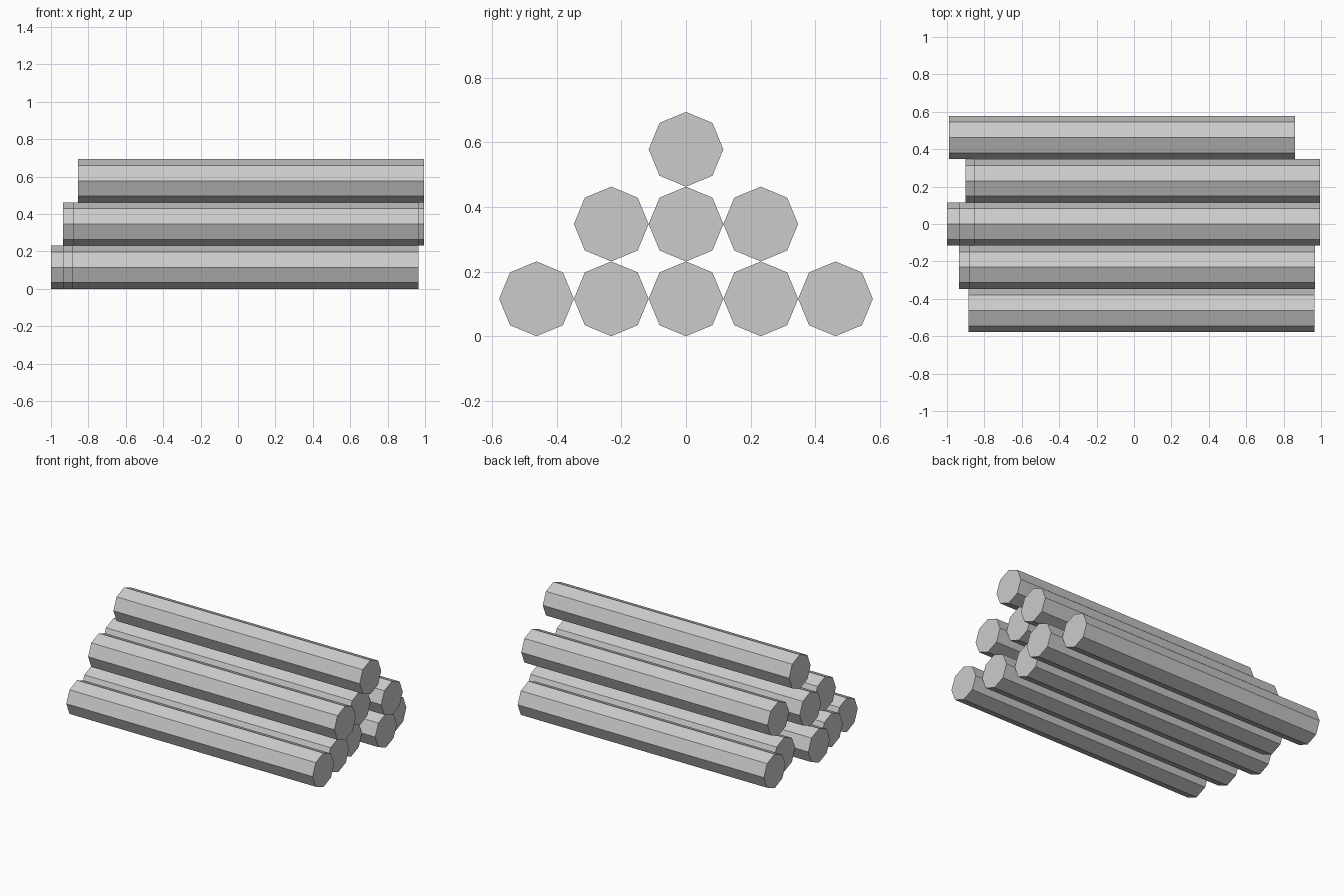
import bpy
from math import pi

cube = bpy.data.objects.get("Cube")
if cube:
    bpy.data.objects.remove(cube, do_unlink=True)

RADIUS = 0.1156
LENGTH = 1.85
STEP = 2 * RADIUS

grey = bpy.data.materials.new("plain_grey")
grey.use_nodes = True
colour = (0.6, 0.6, 0.6, 1)
grey.diffuse_color = colour
grey.node_tree.nodes["Principled BSDF"].inputs["Base Color"].default_value = colour


def add_log(name, x, y, z):
    """Eight-sided log along x, resting on its corners."""
    bpy.ops.mesh.primitive_cylinder_add(
        vertices=8, radius=RADIUS, depth=LENGTH,
        location=(x, y, z), rotation=(0, pi / 2, 0))
    log = bpy.context.object
    log.name = name
    log.data.materials.append(grey)


# Right-hand end of each log, front to back, for each layer of the stack
layers = {
    "bottom": (0.965, 0.915, 0.85, 0.95, 0.86),
    "middle": (0.967, 0.915, 0.995),
    "top": (0.995,),
}
for level, (layer, ends) in enumerate(layers.items()):
    for i, end in enumerate(ends):
        y = (i - (len(ends) - 1) / 2) * STEP
        add_log(f"{layer}_log_{i + 1}", end - LENGTH / 2, y, RADIUS + level * STEP)
